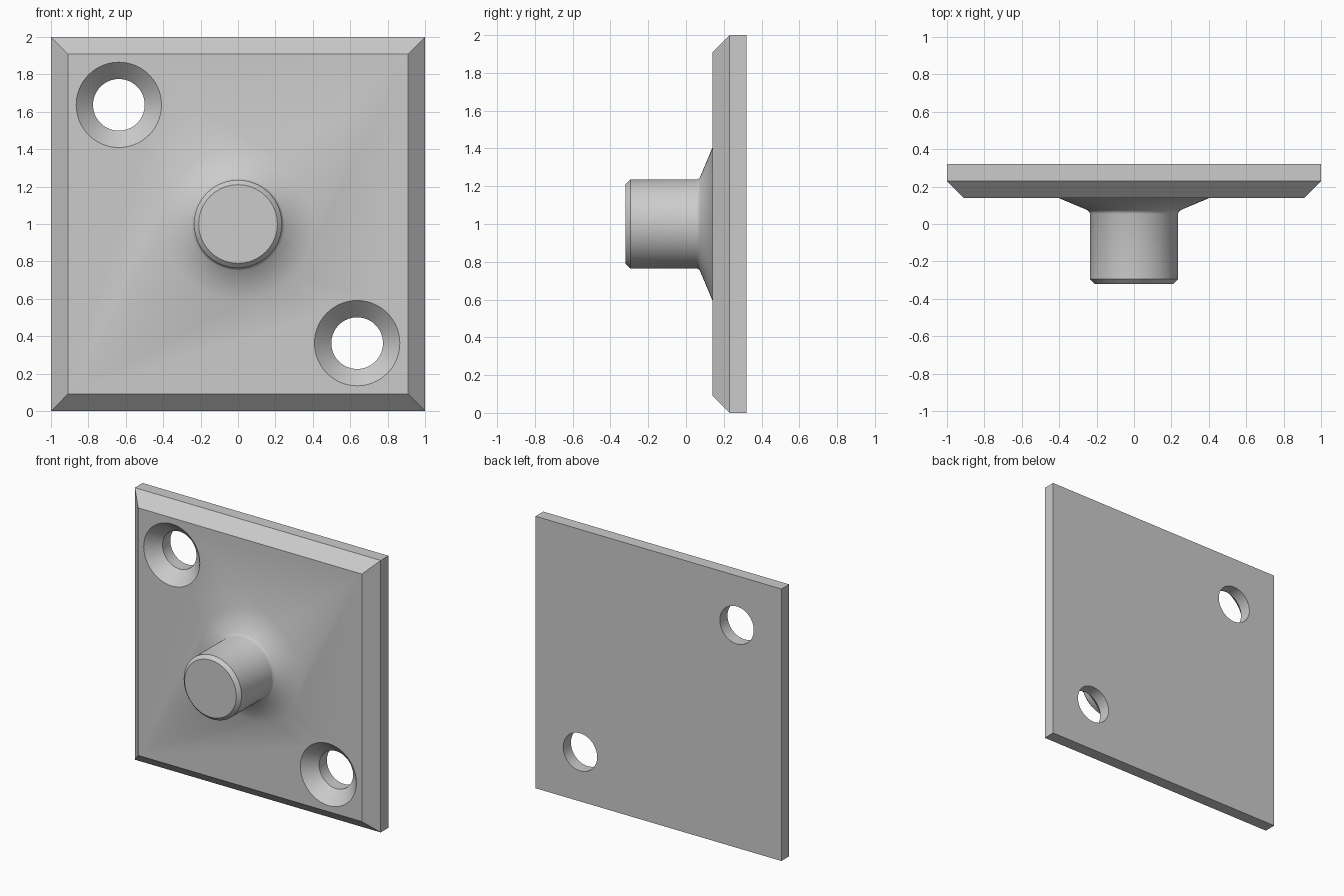
import bpy
import bmesh
from math import cos, sin, tau

cube = bpy.data.objects.get("Cube")
if cube:
    bpy.data.objects.remove(cube, do_unlink=True)

SEGMENTS = 96
HALF = 1.0        # half the plate width
CHAMFER = 0.09    # front edge bevel
FRONT, BACK = 0.14, 0.32

steel = bpy.data.materials.new("light grey")
steel.use_nodes = True
grey = (0.6, 0.6, 0.6, 1)
steel.diffuse_color = grey
steel.node_tree.nodes["Principled BSDF"].inputs["Base Color"].default_value = grey


def stack(name, rings):
    """Closed solid skinned over a list of (y, [(x, z), ...]) sections."""
    bm = bmesh.new()
    loops = [[bm.verts.new((x, y, z)) for x, z in pts] for y, pts in rings]
    for a, b in zip(loops, loops[1:]):
        for i in range(len(a)):
            j = (i + 1) % len(a)
            bm.faces.new((a[i], a[j], b[j], b[i]))
    bm.faces.new(loops[0])
    bm.faces.new(loops[-1])
    bmesh.ops.recalc_face_normals(bm, faces=bm.faces)
    mesh = bpy.data.meshes.new(name)
    bm.to_mesh(mesh)
    bm.free()
    obj = bpy.data.objects.new(name, mesh)
    bpy.context.collection.objects.link(obj)
    mesh.materials.append(steel)
    return obj


def square(h):
    return [(sx * h, 1 + sz * h) for sx, sz in ((-1, -1), (1, -1), (1, 1), (-1, 1))]


def circle(r, cx=0, cz=1):
    angles = [tau * i / SEGMENTS for i in range(SEGMENTS)]
    return [(cx + r * cos(a), cz + r * sin(a)) for a in angles]


# Square plate with a bevelled front rim
plate = stack("mounting_plate", [
    (FRONT, square(HALF - CHAMFER)),
    (FRONT + CHAMFER, square(HALF)),
    (BACK, square(HALF))])

# Round pin with chamfered tip, small fillet and flared foot
pin = stack("pin", [(y, circle(r)) for y, r in (
    (-0.32, 0.21), (-0.295, 0.235), (0.055, 0.235), (0.065, 0.239),
    (0.074, 0.248), (FRONT, 0.405), (FRONT + 0.05, 0.405))])

# Two countersunk screw holes on opposite corners
cutters = [stack("hole_cutter", [(y, circle(r, s * 0.637, 1 - s * 0.637)) for y, r in (
    (FRONT - 0.02, 0.248), (FRONT + CHAMFER, 0.138), (BACK + 0.05, 0.138))])
    for s in (-1, 1)]

# Join the pin, cut the holes, then bake the result
bpy.ops.object.select_all(action="DESELECT")
plate.select_set(True)
bpy.context.view_layer.objects.active = plate
for tool, operation in [(pin, "UNION")] + [(c, "DIFFERENCE") for c in cutters]:
    mod = plate.modifiers.new(tool.name, "BOOLEAN")
    mod.object, mod.operation, mod.solver = tool, operation, "EXACT"
    bpy.ops.object.modifier_apply(modifier=mod.name)
for tool in [pin] + cutters:
    bpy.data.objects.remove(tool, do_unlink=True)

# Soft flare, crisp bevels
bpy.ops.object.shade_smooth_by_angle(angle=0.52)
